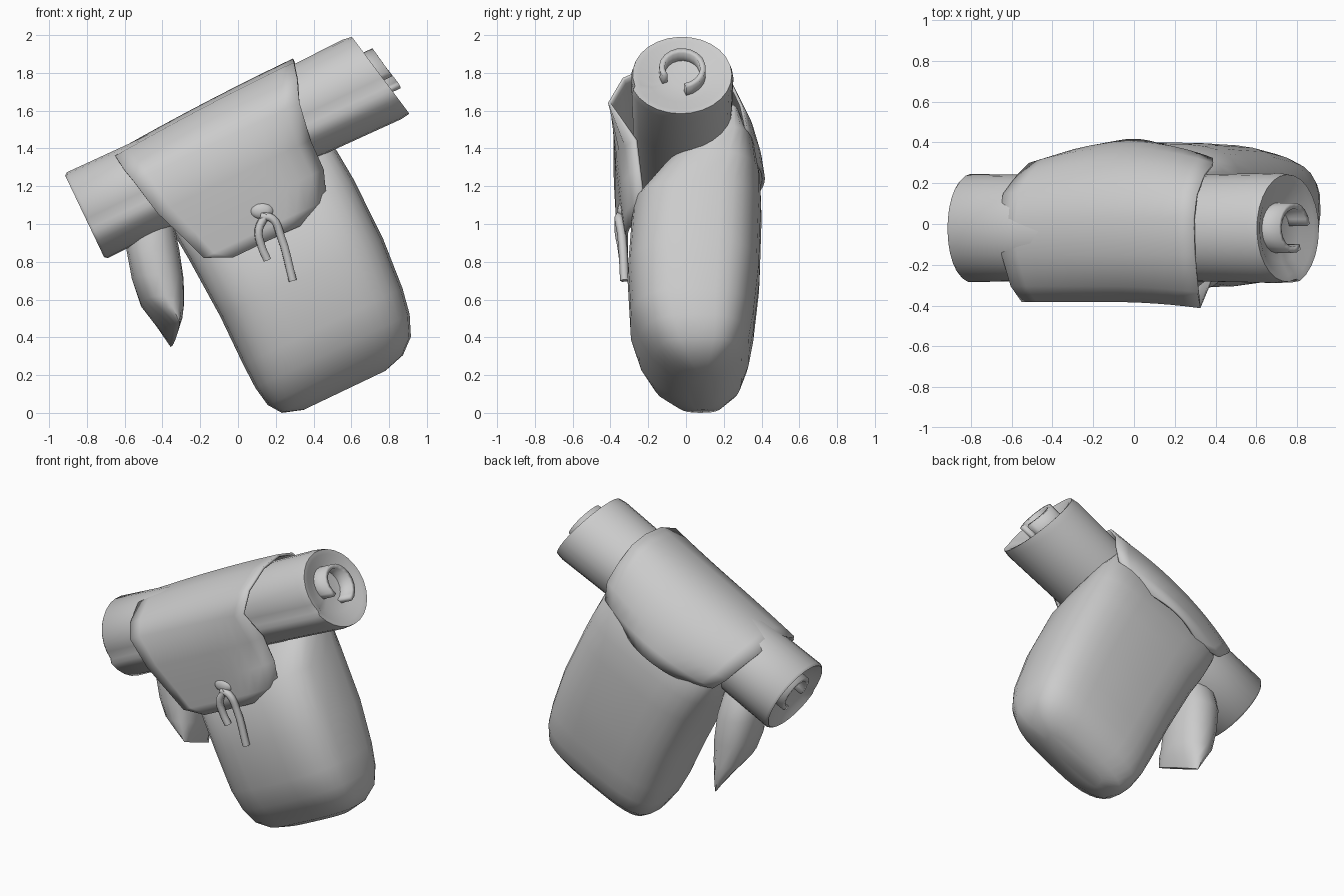
import bpy, bmesh, math
from mathutils import Vector

if "Cube" in bpy.data.objects:
    bpy.data.objects.remove(bpy.data.objects["Cube"])

grey = bpy.data.materials.new("plain grey")
grey.use_nodes = True
grey.diffuse_color = (0.6, 0.6, 0.6, 1)
grey.node_tree.nodes["Principled BSDF"].inputs["Base Color"].default_value = (0.6, 0.6, 0.6, 1)

TILT = math.radians(25.5)
C, S = math.cos(TILT), math.sin(TILT)


def lean(u, y, v):
    """Pack coordinates (along roll, depth, up) to leaning world position."""
    return Vector((u * C - v * S, y, u * S + v * C))


def finish(name, bm, thickness=0, angle=50):
    bmesh.ops.recalc_face_normals(bm, faces=bm.faces)
    mesh = bpy.data.meshes.new(name)
    bm.to_mesh(mesh)
    bm.free()
    mesh.materials.append(grey)
    obj = bpy.data.objects.new(name, mesh)
    bpy.context.collection.objects.link(obj)
    bpy.ops.object.select_all(action='DESELECT')
    obj.select_set(True)
    bpy.context.view_layer.objects.active = obj
    bpy.ops.object.shade_smooth_by_angle(angle=math.radians(angle))
    if thickness:
        mod = obj.modifiers.new("thickness", 'SOLIDIFY')
        mod.thickness = thickness
        mod.offset = 0


def loft(name, rings, closed=True, caps=True, **kw):
    bm = bmesh.new()
    rows = [[bm.verts.new(p) for p in ring] for ring in rings]
    n = len(rows[0])
    for a, b in zip(rows, rows[1:]):
        for i in range(n if closed else n - 1):
            j = (i + 1) % n
            bm.faces.new((a[i], a[j], b[j], b[i]))
    if caps:
        bm.faces.new(rows[0])
        bm.faces.new(rows[-1])
    finish(name, bm, **kw)


def squircle(n, power):
    """Unit rounded-square outline."""
    pts = []
    for i in range(n):
        c, s = math.cos(math.tau * i / n), math.sin(math.tau * i / n)
        pts.append((math.copysign(abs(c) ** (2 / power), c),
                    math.copysign(abs(s) ** (2 / power), s)))
    return pts


# Bag body: height, left and right edge, front and back depth
body = [(-.135, .32, .80, .02, .15), (-.10, .21, .92, -.08, .22),
        (-.03, .16, 1.0, -.18, .295), (.08, .14, 1.045, -.25, .335),
        (.22, .135, 1.07, -.295, .36), (.5, .135, 1.09, -.31, .39),
        (.85, .115, 1.085, -.285, .40), (1.02, .10, 1.07, -.15, .395),
        (1.18, .10, 1.05, .02, .365), (1.33, .13, 1.0, .17, .29)]
rings = []
for v, u0, u1, y0, y1 in body:
    ring = []
    for a, b in squircle(32, 3.4):
        # back panel is boxier than the rounded front
        width = 1 - .10 * max(-b, 0) ** 2
        ring.append(lean((u0 + u1) / 2 + a * width * (u1 - u0) / 2,
                         (y0 + y1) / 2 + b * (y1 - y0) / 2, v))
    rings.append(ring)
loft("bag_body", rings, angle=60)

# Bedroll: spiral outline with a loose lip on the front and dished ends
ROLL_Y, ROLL_V, SIDES = -.025, 1.293, 28


def roll_ring(u, scale, slant):
    ring = []
    for i in range(SIDES):
        t = i / (SIDES - 1)
        ang = math.radians(203) + math.tau * t * .985
        r = (.285 - .02 * t) * scale
        dy, dv = r * math.cos(ang), r * math.sin(ang) * .93
        ring.append(lean(u - slant * dv, ROLL_Y + dy, ROLL_V + dv))
    return ring


roll = [(-.21, .2, 0), (-.22, .5, 0), (-.26, .8, 0), (-.285, .93, 0), (-.27, .98, 0),
        (.1, .96, 0), (1.0, .97, 0), (1.40, 1, .2), (1.45, .97, .2), (1.445, .85, .2),
        (1.41, .6, .2), (1.40, .2, .2)]
loft("bedroll", [roll_ring(*r) for r in roll], angle=55)


# Curled inner layers showing at both ends of the roll
def core(name, u0, u1, slant):
    def strip(u):
        pts = []
        for i in range(17):
            t = i / 16
            ang = math.radians(-80 + 290 * t)
            r = .12 - .02 * t
            dy, dv = r * math.cos(ang), r * math.sin(ang)
            pts.append(lean(u - slant * dv, ROLL_Y + dy, ROLL_V + .02 + dv))
        return pts
    loft(name, [strip(u0), strip(u1)], closed=False, caps=False, thickness=.03)


core("left_roll_core", -.28, -.1, 0)
core("right_roll_core", 1.3, 1.495, .2)

# Flap: draped from the front hem, over the roll, to the back
drape = [(-.315, .755, .33, .78), (-.325, .82, .19, .905), (-.345, .97, .135, .96),
         (-.365, 1.14, .07, .965), (-.375, 1.34, .03, 1.0), (-.30, 1.46, .01, 1.045),
         (-.15, 1.54, 0, 1.065), (.03, 1.56, 0, 1.07), (.18, 1.525, 0, 1.07),
         (.30, 1.42, .03, 1.06), (.365, 1.30, .05, 1.05), (.395, 1.20, .10, 1.0),
         (.41, 1.12, .26, .80)]
COLS = 12
rows = []
for y, v, u0, u1 in drape:
    row = []
    for i in range(COLS + 1):
        t = i / COLS
        s = 2 * t - 1
        depth = y * (1 - .2 * s * s) if y > 0 else y
        if v < 1.2 and y < 0:
            depth += .10 * max(s, 0) ** 4     # loose corner tucks inward
        elif y < -.2:
            depth -= .03 * max(s, 0) ** 2     # upper edge stands away
        sag = .04 * (1 - t) ** 2 if v > 1.4 else 0
        row.append(lean(u0 + (u1 - u0) * t, depth, v - sag))
    rows.append(row)
loft("flap", rows, closed=False, caps=False, thickness=.016, angle=60)

# Hanging side pouch: height, centre x, half width, centre y, half depth, hem slope
pouch = [(.42, -.335, .014, .03, .165, .07), (.50, -.365, .07, .03, .18, .06),
         (.58, -.40, .115, .03, .18, .04), (.71, -.425, .137, .03, .18, .02),
         (.86, -.45, .14, .03, .17, 0), (.98, -.46, .125, .02, .14, 0),
         (1.10, -.45, .08, 0, .09, 0)]
loft("side_pouch", [[(x + a * rx - b * slope * .3, y + b * ry, z - b * slope)
                     for a, b in squircle(16, 2.3)]
                    for z, x, rx, y, ry, slope in pouch], angle=60)


# Tie cords with a knot on the front of the flap
def cord(name, points, radius):
    curve = bpy.data.curves.new(name, 'CURVE')
    curve.dimensions = '3D'
    curve.bevel_depth = radius
    curve.bevel_resolution = 1
    curve.use_fill_caps = True
    curve.resolution_u = 4
    spline = curve.splines.new('BEZIER')
    spline.bezier_points.add(len(points) - 1)
    for bp, p in zip(spline.bezier_points, points):
        bp.co = p
        bp.handle_left_type = bp.handle_right_type = 'AUTO'
    curve.materials.append(grey)
    obj = bpy.data.objects.new(name, curve)
    bpy.context.collection.objects.link(obj)


cord("short_cord", [(.15, -.35, 1.05), (.11, -.355, .97), (.125, -.34, .88), (.155, -.33, .81)], .024)
cord("long_cord", [(.12, -.35, 1.04), (.18, -.355, 1.03), (.225, -.34, .94), (.29, -.325, .70)], .024)

bm = bmesh.new()
bmesh.ops.create_uvsphere(bm, u_segments=12, v_segments=8, radius=1)
for vert in bm.verts:
    x, y, z = vert.co
    vert.co = (.125 + x * .065, -.335 + y * .03, 1.07 + z * .045)
finish("cord_knot", bm)
